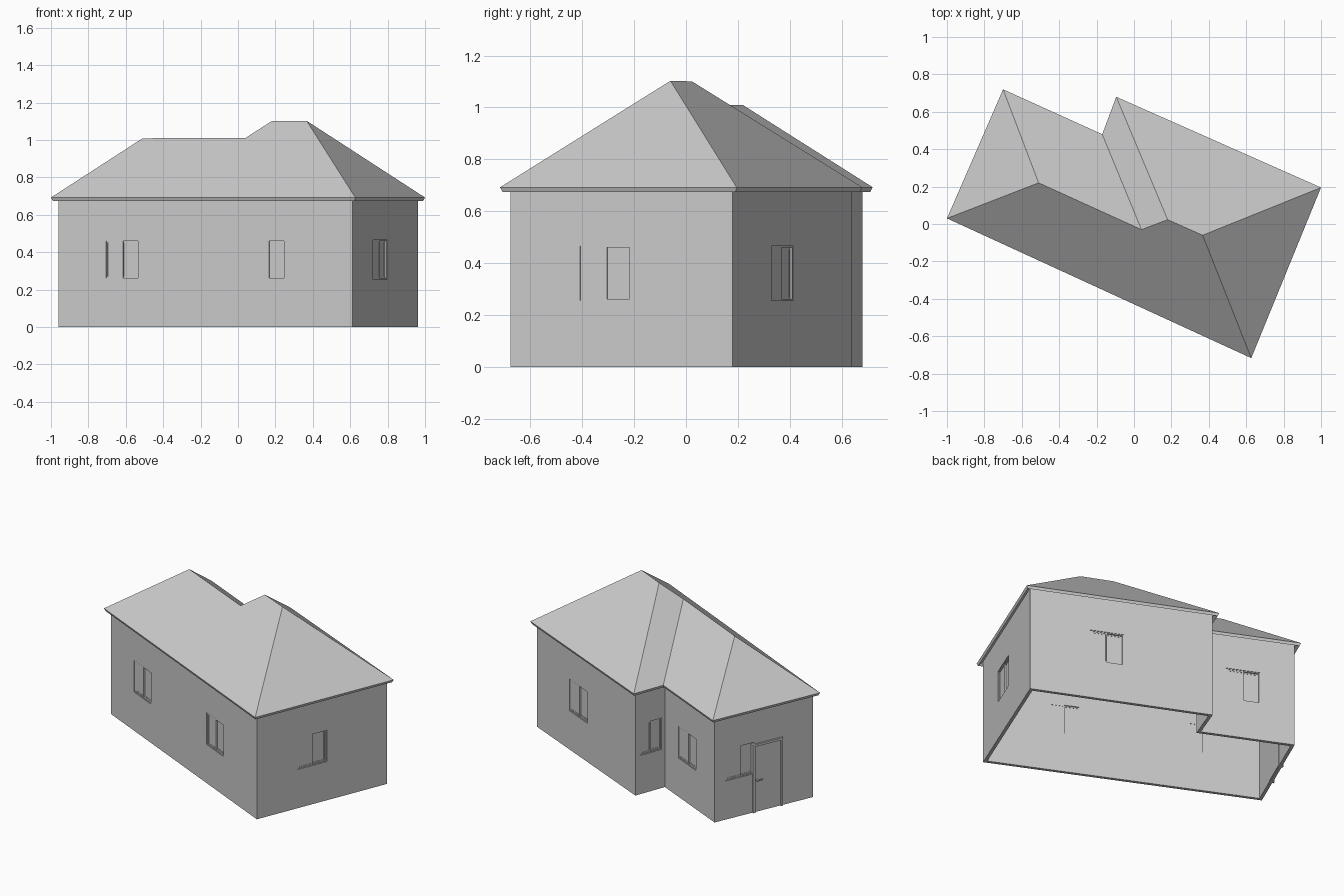
import bpy, bmesh
from mathutils import Vector, Matrix

if "Cube" in bpy.data.objects:
    bpy.data.objects.remove(bpy.data.objects["Cube"])

EAVE, PITCH = 0.692, 0.84
OVERHANG, WALL = 0.03, 0.02
# eave outline, counter-clockwise from the front left corner
EAVES = [Vector(p) for p in [(-1, .03), (.627, -.717), (1, .195), (-.095, .68), (-.17, .48), (-.70, .72)]]
RIDGE = [Vector(p) for p in [(-.51, .22), (.04, -.03), (.18, .023), (.367, -.06)]]


def make(name, bm):
    bmesh.ops.recalc_face_normals(bm, faces=bm.faces)
    me = bpy.data.meshes.new(name)
    bm.to_mesh(me)
    bm.free()
    ob = bpy.data.objects.new(name, me)
    bpy.context.collection.objects.link(ob)
    return ob


def normal(poly, i):
    t = (poly[(i + 1) % len(poly)] - poly[i]).normalized()
    return Vector((t.y, -t.x))


def inset(poly, d):
    out = []
    for i, p in enumerate(poly):
        a, b = normal(poly, i - 1 if i else len(poly) - 1), normal(poly, i)
        out.append(p - (a + b) * d / (1 + a.dot(b)))
    return out


def box(bm, m, lo, hi):
    lo, hi = Vector(lo), Vector(hi)
    s = Matrix.Translation((lo + hi) / 2) @ Matrix.Diagonal((*(hi - lo), 1))
    bmesh.ops.create_cube(bm, size=1, matrix=m @ s)


def wall_frame(i, f):
    # local x along the wall, y outward, z up
    a, b = OUTER[i], OUTER[(i + 1) % len(OUTER)]
    t, n, p = (b - a).normalized(), normal(OUTER, i), a.lerp(b, f)
    return Matrix(((t.x, n.x, 0, p.x), (t.y, n.y, 0, p.y), (0, 0, 1, 0), (0, 0, 0, 1)))


# roof: hipped shell over both wings
bm = bmesh.new()
n0 = normal(EAVES, 0)
e = [bm.verts.new((p.x, p.y, EAVE)) for p in EAVES]
r = [bm.verts.new((p.x, p.y, EAVE - PITCH * (p - EAVES[0]).dot(n0))) for p in RIDGE]
for f in ([e[0], e[1], r[3], r[2], r[1], r[0]], [e[1], e[2], r[3]], [e[2], e[3], r[2], r[3]],
          [e[3], e[4], r[1], r[2]], [e[4], e[5], r[0], r[1]], [e[5], e[0], r[0]]):
    bm.faces.new(f)
roof = make("roof", bm)
if roof.data.polygons[0].normal.z < 0:
    roof.data.flip_normals()
sol = roof.modifiers.new("thickness", 'SOLIDIFY')
sol.thickness, sol.offset, sol.use_even_offset = 0.018, -1, True

# walls: open ring following the eaves
OUTER = inset(EAVES, OVERHANG)
INNER = inset(OUTER, WALL)
bm = bmesh.new()
rings = [[bm.verts.new((p.x, p.y, z)) for p in poly]
         for poly, z in ((OUTER, 0), (OUTER, .697), (INNER, .697), (INNER, 0))]
for k in range(4):
    a, b = rings[k], rings[(k + 1) % 4]
    for i in range(6):
        j = (i + 1) % 6
        bm.faces.new((a[i], a[j], b[j], b[i]))
walls = make("walls", bm)

# windows: wall index, position along wall, width
Z0, Z1 = 0.255, 0.465
WINDOWS = [(0, .216, .2), (0, .713, .2), (1, .427, .21), (2, .42, .21),
           (3, .52, .155), (4, .45, .21), (5, .265, .21)]
holes = bmesh.new()
for k, (i, f, w) in enumerate(WINDOWS):
    m, h, b = wall_frame(i, f), w / 2, .009
    box(holes, m, (-h, -.05, Z0), (h, .05, Z1))
    bm = bmesh.new()
    # outer frame
    for x in (-h, h - .006):
        box(bm, m, (x, -.02, Z0), (x + .006, -.004, Z1))
    for z in (Z0, Z1 - .006):
        box(bm, m, (-h, -.02, z), (h, -.004, z + .006))
    # two sliding sashes, the left one further out
    for x0, x1, y in ((-h + .005, .004, -.006), (-.004, h - .005, -.013)):
        box(bm, m, (x0, y - .005, Z0 + .005), (x1, y - .002, Z1 - .005))
        for x in (x0, x1 - b):
            box(bm, m, (x, y - .007, Z0 + .005), (x + b, y, Z1 - .005))
        for z in (Z0 + .005, Z1 - .005 - b):
            box(bm, m, (x0, y - .007, z), (x1, y, z + b))
    make(f"window_{k + 1}", bm)

# cut the window openings
cutter = make("window_cutter", holes)
cutter.hide_render = True
mod = walls.modifiers.new("openings", 'BOOLEAN')
mod.operation, mod.solver, mod.object = 'DIFFERENCE', 'EXACT', cutter
bpy.context.view_layer.objects.active = walls
bpy.ops.object.modifier_apply(modifier=mod.name)
bpy.data.objects.remove(cutter)

# door with surround, panel and handle
m = wall_frame(5, .535)
bm = bmesh.new()
for x in (-.105, .09):
    box(bm, m, (x, -.022, 0), (x + .015, .01, .45))
box(bm, m, (-.105, -.022, .435), (.105, .01, .45))
make("door_frame", bm)
bm = bmesh.new()
box(bm, m, (-.09, -.022, .004), (.09, .003, .435))
make("door", bm)
bm = bmesh.new()
box(bm, m, (-.08, .003, .205), (-.07, .016, .215))
box(bm, m, (-.08, .011, .206), (-.042, .017, .214))
make("door_handle", bm)
